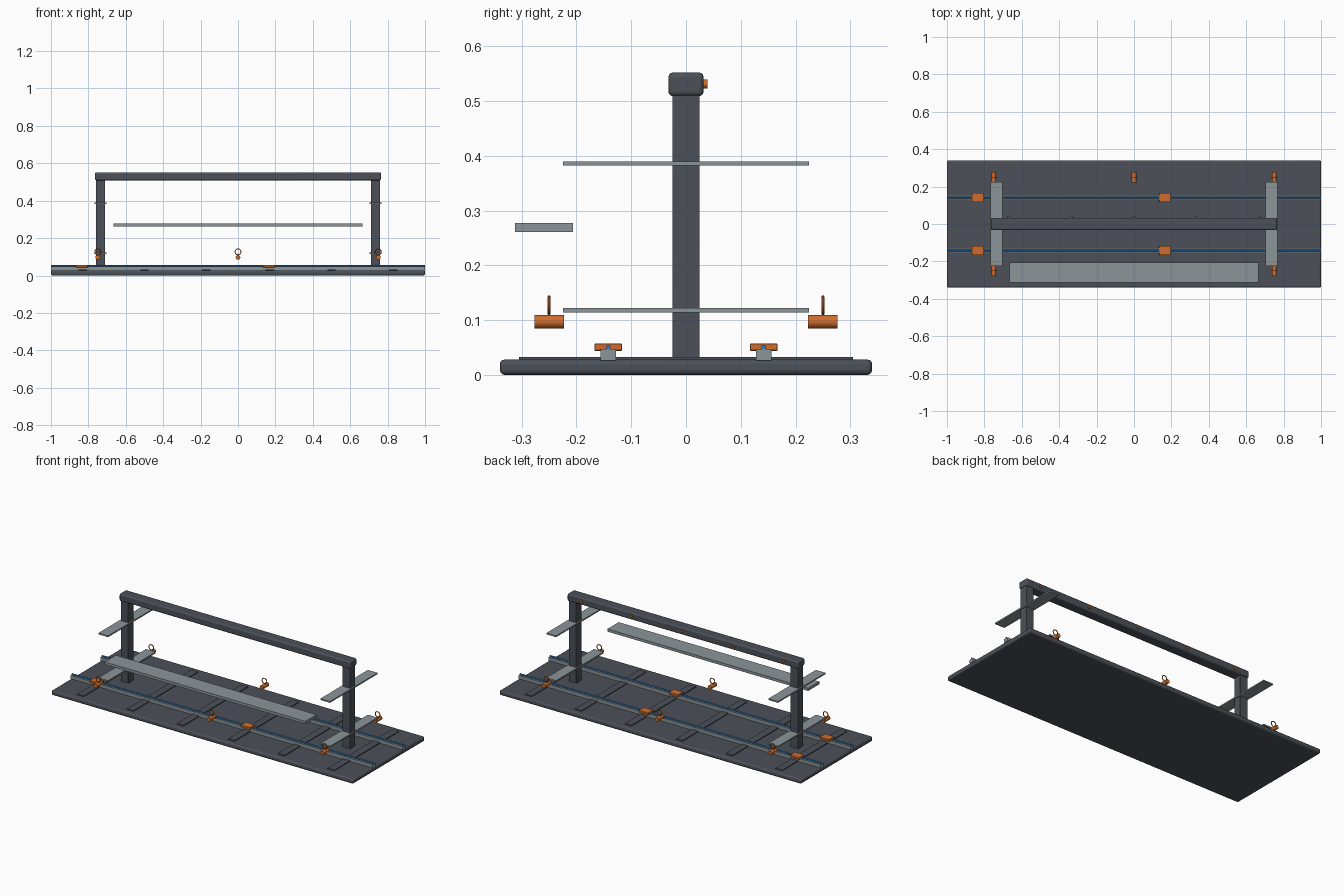
import bpy
from math import pi

if "Cube" in bpy.data.objects:
    bpy.data.objects.remove(bpy.data.objects["Cube"])


def mat(name, r, g, b):
    m = bpy.data.materials.new(name)
    m.diffuse_color = (r, g, b, 1)
    m.use_nodes = True
    m.node_tree.nodes["Principled BSDF"].inputs["Base Color"].default_value = m.diffuse_color
    return m


DARK = mat("dark_steel", 0.072, 0.083, 0.098)
GREY = mat("light_metal", 0.26, 0.30, 0.32)
ORANGE = mat("orange", 0.62, 0.15, 0.025)
BLUE = mat("blue", 0.03, 0.22, 0.62)


def finish(name, m):
    o = bpy.context.object
    o.name = name
    o.data.materials.append(m)
    return o


def box(name, x, y, z, m, bevel=0.0, segments=3):
    """Box from (min, max) ranges on each axis."""
    loc = [(a + b) / 2 for a, b in (x, y, z)]
    bpy.ops.mesh.primitive_cube_add(size=1, location=loc)
    o = finish(name, m)
    o.scale = [b - a for a, b in (x, y, z)]
    bpy.ops.object.transform_apply(location=False, rotation=False, scale=True)
    if bevel:
        mod = o.modifiers.new("bevel", 'BEVEL')
        mod.width, mod.segments = bevel, segments
        bpy.ops.object.shade_smooth_by_angle()
    return o


def cyl(name, loc, r, length, rot, m, n=24):
    bpy.ops.mesh.primitive_cylinder_add(vertices=n, radius=r, depth=length,
                                        location=loc, rotation=rot)
    o = finish(name, m)
    bpy.ops.object.shade_smooth_by_angle()
    return o


# base plate and its cross strips
box("base_plate", (-1, 1), (-0.34, 0.34), (0, 0.028), DARK, 0.009)
for x in (-0.83, -0.5, -0.17, 0.17, 0.5, 0.83):
    box("cross_strip", (x - 0.022, x + 0.022), (-0.305, 0.305), (0.025, 0.033), DARK)

# rails with blue guide rods and sliding carriages
for y in (-0.142, 0.142):
    box("rail", (-1, 1), (y - 0.014, y + 0.014), (0.026, 0.047), GREY)
    cyl("guide_rod", (0, y, 0.0505), 0.0045, 2, (0, pi / 2, 0), BLUE, 12)
    for x in (-0.835, 0.165):
        box("carriage", (x - 0.031, x + 0.031), (y - 0.025, y + 0.025),
            (0.044, 0.057), ORANGE, 0.001, 1)

# posts with shelf arms
for x in (-0.735, 0.735):
    box("post", (x - 0.025, x + 0.025), (-0.025, 0.025), (0.02, 0.52), DARK, 0.002, 2)
    for z in (0.118, 0.386):
        box("shelf_arm", (x - 0.032, x + 0.032), (-0.225, 0.225), (z - 0.004, z + 0.004), GREY)

# top beam with pegs on its back
box("top_beam", (-0.765, 0.765), (-0.032, 0.032), (0.509, 0.552), DARK, 0.008)
for i in range(-2, 3):
    cyl("beam_peg", (i * 0.335, 0.033, 0.531), 0.008, 0.012, (pi / 2, 0, 0), ORANGE)

# front panel
box("front_panel", (-0.665, 0.665), (-0.312, -0.206), (0.261, 0.277), GREY)

# tie-down lugs with rings
for x in (-0.75, 0, 0.75):
    for y in (-0.25, 0.25):
        cyl("lug", (x, y, 0.097), 0.0125, 0.054, (pi / 2, 0, 0), ORANGE)
        bpy.ops.mesh.primitive_torus_add(location=(x, y, 0.127), rotation=(pi / 2, 0, 0),
                                         major_radius=0.0155, minor_radius=0.0026,
                                         major_segments=32, minor_segments=10)
        finish("lug_ring", ORANGE)
        bpy.ops.object.shade_smooth_by_angle()
